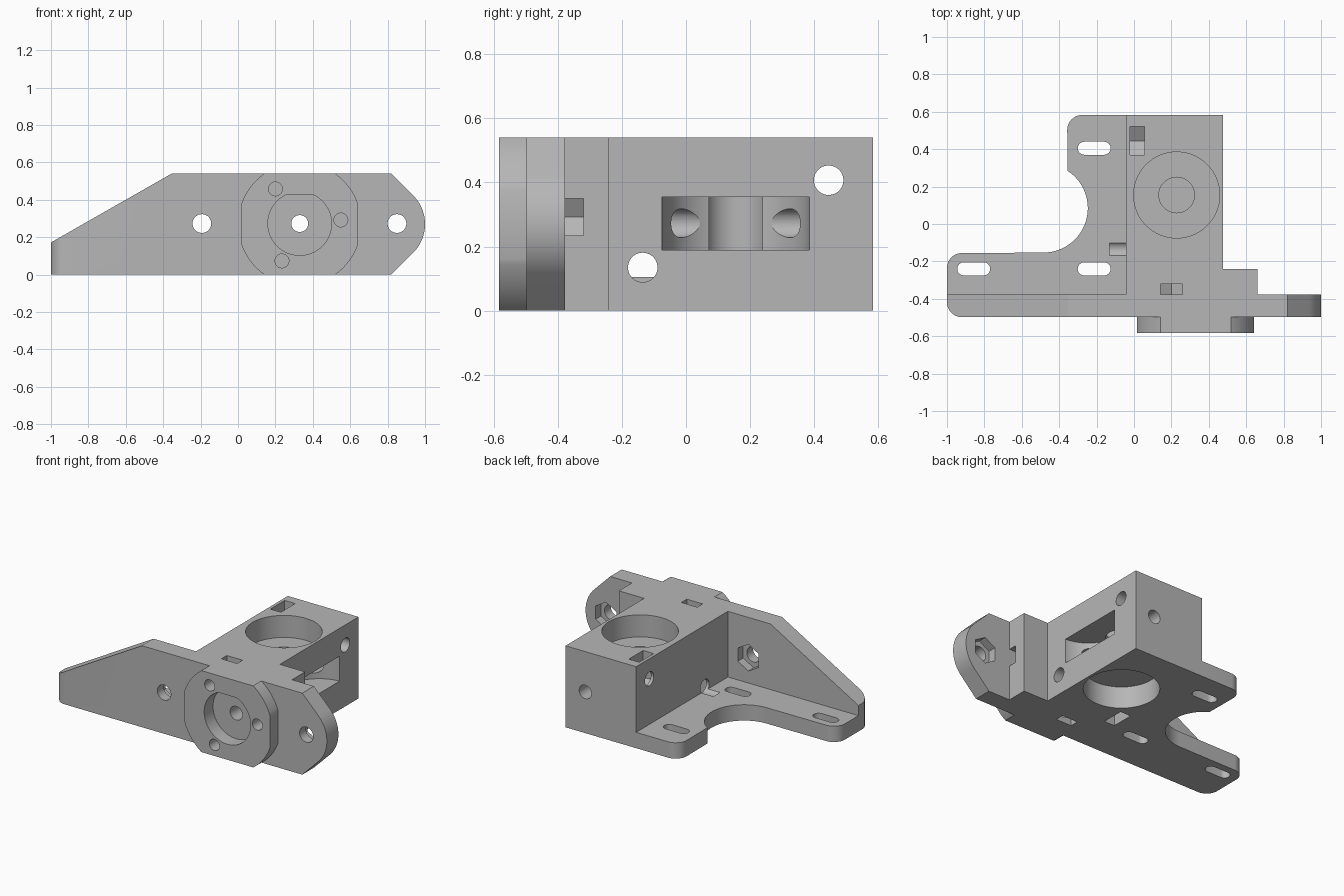
import bpy, bmesh
from math import cos, sin, pi, radians

cube = bpy.data.objects.get("Cube")
if cube:
    bpy.data.objects.remove(cube, do_unlink=True)

grey = bpy.data.materials.new("light_grey_plastic")
grey.use_nodes = True
grey.diffuse_color = (0.47, 0.47, 0.47, 1)
grey.node_tree.nodes["Principled BSDF"].inputs["Base Color"].default_value = (0.47, 0.47, 0.47, 1)

# Main levels
H, FRONT, WALL, BUMP, BACK = 0.54, -0.498, -0.377, -0.24, 0.583
BASE = 0.105
MID = H / 2


def prism(name, pts, axis, lo, hi):
    """Extrude a 2D outline along an axis; outline is in the other two axes."""
    place = {"x": lambda a, b, t: (t, a, b),
             "y": lambda a, b, t: (a, t, b),
             "z": lambda a, b, t: (a, b, t)}[axis]
    bm = bmesh.new()
    face = bm.faces.new([bm.verts.new(place(a, b, lo)) for a, b in pts])
    ext = bmesh.ops.extrude_face_region(bm, geom=[face])
    shift = place(0, 0, hi - lo)
    bmesh.ops.translate(bm, vec=shift, verts=[v for v in ext["geom"] if isinstance(v, bmesh.types.BMVert)])
    bmesh.ops.recalc_face_normals(bm, faces=bm.faces)
    mesh = bpy.data.meshes.new(name)
    bm.to_mesh(mesh)
    bm.free()
    mesh.materials.append(grey)
    ob = bpy.data.objects.new(name, mesh)
    bpy.context.collection.objects.link(ob)
    return ob


def arc(cx, cy, r, a0, a1, n=12):
    angles = [radians(a0 + (a1 - a0) * i / n) for i in range(n + 1)]
    return [(cx + r * cos(a), cy + r * sin(a)) for a in angles]


def circle(cx, cy, r, n=64, start=0):
    return arc(cx, cy, r, start, start + 360 * (n - 1) / n, n - 1)


def rect(x0, y0, x1, y1):
    return [(x0, y0), (x1, y0), (x1, y1), (x0, y1)]


def combine(target, tool, op):
    mod = target.modifiers.new("bool", "BOOLEAN")
    mod.operation, mod.object, mod.solver = op, tool, "EXACT"
    bpy.context.view_layer.objects.active = target
    bpy.ops.object.modifier_apply(modifier=mod.name)
    bpy.data.objects.remove(tool, do_unlink=True)


# Base plate with rounded corners and a curved bite
R = 0.08
base_outline = (arc(-1 + R, FRONT + R, R, 180, 270)
                + [(0.1, FRONT), (0.1, BACK)]
                + arc(-0.357 + R, BACK - R, R, 90, 180)
                + arc(-0.485, 0.085, 0.238, 57, -90, 32)
                + arc(-1 + R, -0.155 - R, R, 90, 180))
bracket = prism("motor_bracket", base_outline, "z", 0, BASE)

# Sloped front wall, its end rounded like the base
wall = prism("front_wall", [(-1, 0), (0.5, 0), (0.5, H), (-0.355, H), (-1, 0.172)], "y", FRONT, WALL)
wall_plan = arc(-1 + R, FRONT + R, R, 180, 270) + [(0.6, FRONT), (0.6, WALL + 0.1), (-1, WALL + 0.1)]
combine(wall, prism("wall_plan", wall_plan, "z", -0.1, H + 0.1), "INTERSECT")

# Right ear with chamfers and a rounded tip
ear_r = 0.217
ear = prism("mounting_ear", [(0.4, H), (0.4, 0), (0.82, 0)]
            + arc(1 - ear_r, MID, ear_r, -45, 45, 24) + [(0.82, H)], "y", FRONT, WALL)

# Round boss trimmed flat on four sides
boss = prism("front_boss", circle(0.33, MID, 0.33, 96), "y", -BACK, FRONT + 0.05)
combine(boss, prism("boss_trim", rect(0.015, 0, 0.642, H), "y", -1, 0), "INTERSECT")

solids = [
    wall, ear, boss,
    prism("bearing_block", rect(-0.043, FRONT, 0.475, BACK), "z", 0, H),
    prism("side_step", rect(0.3, FRONT, 0.66, BUMP), "z", 0, H),
]
for part in solids:
    combine(bracket, part, "UNION")

cuts = []


def cut(pts, axis, lo, hi):
    cuts.append(prism("cutter", pts, axis, lo, hi))


def hole(a, b, r, axis, lo, hi):
    cut(circle(a, b, r, 48), axis, lo, hi)


def nut_trap(a, b, half, axis, lo, hi, direction):
    """Hexagonal pocket open along one direction of its own plane."""
    da, db = direction
    far = 0.4
    tip = 2 * half / 3 ** 0.5
    side = [(-half, far), (-half, -tip / 2), (0, -tip), (half, -tip / 2), (half, far)]
    cut([(a + u * db + v * da, b - u * da + v * db) for u, v in side], axis, lo, hi)


# Bearing seats, shaft hole and side window
CX, CY = 0.228, 0.155
hole(CX, CY, 0.095, "z", 0.165, H + 0.1)
cut(circle(CX, CY, 0.23, 96), "z", 0.394, H + 0.1)
cut(circle(CX, CY, 0.23, 96), "z", -0.1, 0.146)
cut(circle(0.486, CY, 0.23, 96), "z", 0.19, 0.355)

# Feed channel and flat-topped recess in the boss
hole(0.33, MID + 0.003, 0.045, "y", -1, 1)
cut(arc(0.33, MID + 0.003, 0.17, 90 + 24, 450 - 24, 64), "y", -1, -0.49)

# Wall and ear bolts with hexagonal recesses behind
for x in (-0.193, 0.85):
    hole(x, 0.273, 0.05, "y", -1, -0.2)
    cut(circle(x, 0.273, 0.088, 6, 30), "y", WALL - 0.055, WALL + 0.05)

# Boss screws with nut traps opening up, sideways and down
for x, z, d in ((0.2, 0.458, (0, 1)), (0.55, 0.292, (1, 0)), (0.235, 0.073, (0, -1))):
    hole(x, z, 0.037, "y", -1, -0.29)
    nut_trap(x, z, 0.058, "y", WALL, -0.32, d)

# Cross bolts through the block with their nut traps
for y, z, d in ((0.445, 0.407, 1), (-0.135, 0.135, -1)):
    hole(y, z, 0.046, "x", -0.13, 0.8)
    nut_trap(y, z, 0.075, "x", -0.022, 0.055, (0, d))

# Slotted mounting holes in the base
for x, y in ((-0.213, 0.405), (-0.213, -0.24), (-0.857, -0.24)):
    cut(arc(x + 0.053, y, 0.035, -90, 90) + arc(x - 0.053, y, 0.035, 90, 270), "z", -0.1, 0.2)

for tool in cuts:
    combine(bracket, tool, "DIFFERENCE")

# Smooth the curved walls, keep edges sharp
for ob in bpy.context.selected_objects:
    ob.select_set(False)
bracket.select_set(True)
bpy.context.view_layer.objects.active = bracket
bpy.ops.object.shade_smooth_by_angle(angle=radians(25))
